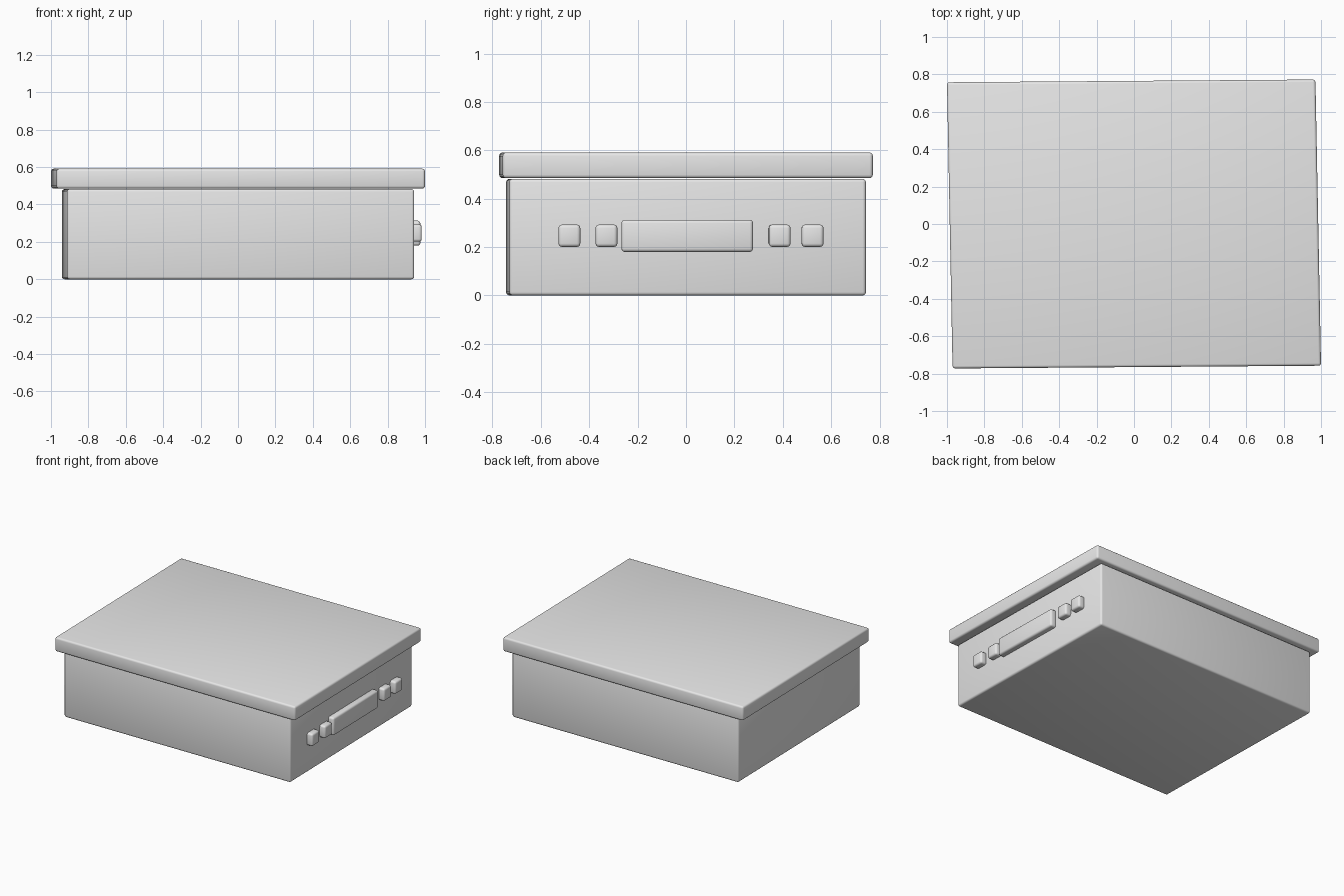
import bpy
import bmesh
import math
from mathutils import Matrix, Vector

cube = bpy.data.objects.get("Cube")
if cube:
    bpy.data.objects.remove(cube, do_unlink=True)

# One plain grey for the whole box
grey = bpy.data.materials.new("light grey")
grey.use_nodes = True
grey.diffuse_color = (0.8, 0.8, 0.8, 1)
grey.node_tree.nodes["Principled BSDF"].inputs["Base Color"].default_value = grey.diffuse_color

# The box sits very slightly askew
skew = Matrix(((1, -0.0195, 0, 0), (0.0075, 1, 0, 0), (0, 0, 1, 0), (0, 0, 0, 1)))


def rounded_box(name, low, high, radius):
    """Box between two corners, with rounded edges."""
    low, high = Vector(low), Vector(high)
    bm = bmesh.new()
    bmesh.ops.create_cube(bm, size=1)
    bmesh.ops.scale(bm, verts=bm.verts, vec=high - low)
    bmesh.ops.translate(bm, verts=bm.verts, vec=(low + high) / 2)
    bmesh.ops.bevel(bm, geom=list(bm.edges), offset=radius, segments=3,
                    profile=0.5, affect='EDGES')
    bm.transform(skew)
    mesh = bpy.data.meshes.new(name)
    bm.to_mesh(mesh)
    bm.free()
    mesh.materials.append(grey)
    obj = bpy.data.objects.new(name, mesh)
    bpy.context.collection.objects.link(obj)
    bpy.ops.object.select_all(action='DESELECT')
    obj.select_set(True)
    bpy.context.view_layer.objects.active = obj
    bpy.ops.object.shade_smooth_by_angle(angle=math.radians(40))
    return obj


# Body and overhanging lid
rounded_box("body", (-0.928, -0.737, 0), (0.928, 0.737, 0.482), 0.014)
rounded_box("lid", (-0.985, -0.765, 0.485), (0.985, 0.765, 0.591), 0.014)

# Long plate and four small knobs on the left side
rounded_box("side_plate", (0.91, -0.274, 0.18), (0.97, 0.27, 0.313), 0.014)
for i, y in enumerate((-0.489, -0.336, 0.38, 0.516)):
    rounded_box(f"knob_{i + 1}", (0.91, y - 0.045, 0.201), (0.972, y + 0.045, 0.293), 0.014)
